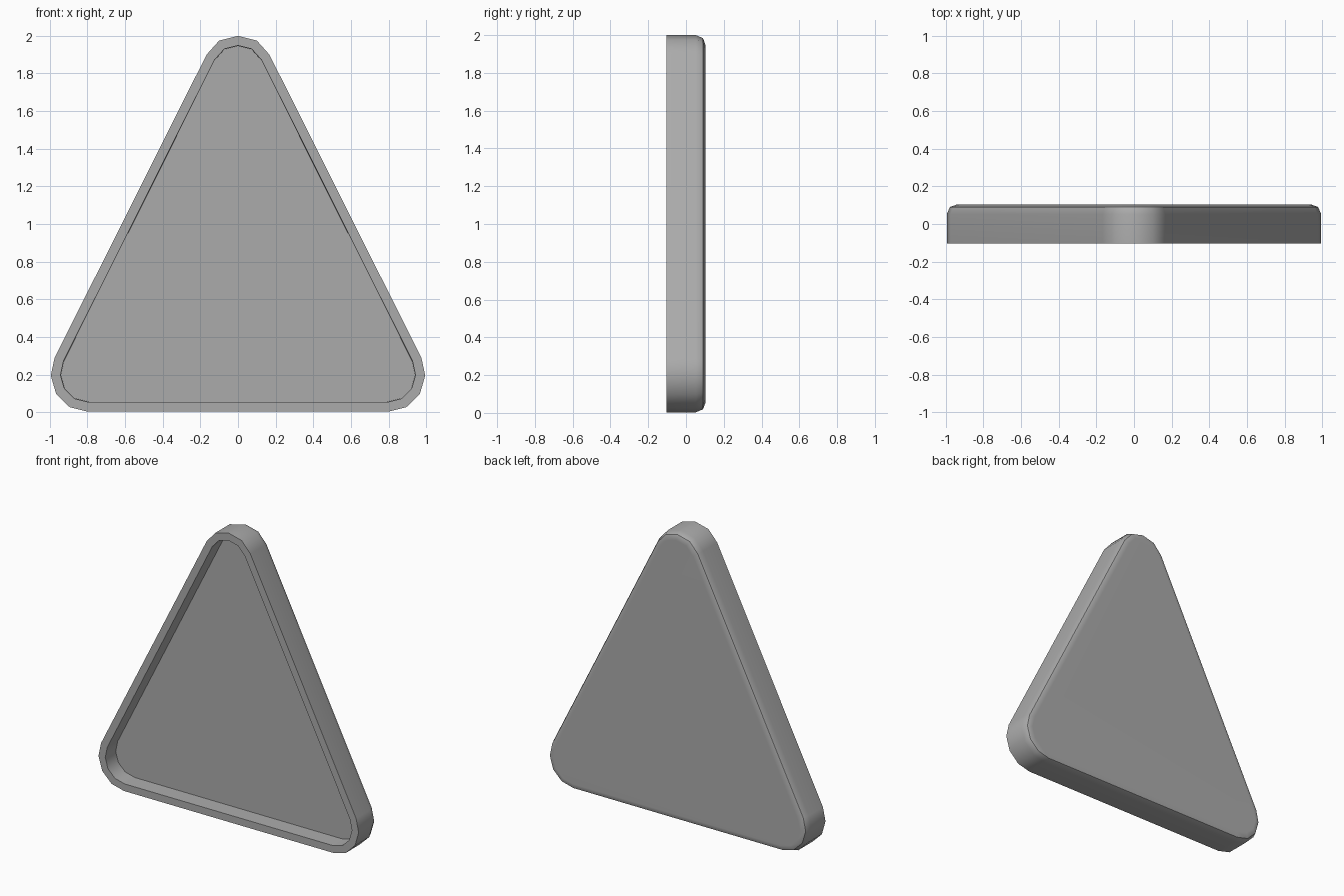
import bpy
import bmesh
import math
from mathutils import Vector

cube = bpy.data.objects.get("Cube")
if cube:
    bpy.data.objects.remove(cube, do_unlink=True)

# Single mid grey material
grey = bpy.data.materials.new("mid grey")
grey.use_nodes = True
colour = (0.41, 0.41, 0.41, 1.0)
grey.diffuse_color = colour
grey.node_tree.nodes["Principled BSDF"].inputs["Base Color"].default_value = colour

# Rounded triangle outline: right half from apex to base, then mirrored
half = [(0, 2), (0.1, 1.975), (0.167, 1.9), (0.975, 0.288),
        (0.995, 0.195), (0.967, 0.098), (0.895, 0.027), (0.8, 0.003)]
outline = [Vector(p) for p in half + [(-x, z) for x, z in reversed(half[1:])]]


def inset_outline(points, distance):
    """Move every side of a clockwise outline inward by the same distance."""
    result = []
    for i, point in enumerate(points):
        before = (point - points[i - 1]).normalized()
        after = (points[(i + 1) % len(points)] - point).normalized()
        n1 = Vector((before.y, -before.x))
        n2 = Vector((after.y, -after.x))
        result.append(point + (n1 + n2) * distance / (1 + n1.dot(n2)))
    return result


# Tray section, as (inset, depth): back face, rounded edge, wall, rim, floor
section = [(0.05, 0.103), (0.016, 0.09), (0, 0.052),
           (0, -0.103), (0.05, -0.103), (0.052, 0.008)]

bm = bmesh.new()
rings = [[bm.verts.new((p.x, y, p.y)) for p in inset_outline(outline, d)]
         for d, y in section]
for a, b in zip(rings, rings[1:]):
    for i in range(len(a)):
        j = (i + 1) % len(a)
        bm.faces.new((a[i], a[j], b[j], b[i]))
bm.faces.new(rings[0])
bm.faces.new(rings[-1])
bmesh.ops.recalc_face_normals(bm, faces=bm.faces)

mesh = bpy.data.meshes.new("triangular_tray")
bm.to_mesh(mesh)
bm.free()
mesh.materials.append(grey)
tray = bpy.data.objects.new("triangular_tray", mesh)
bpy.context.collection.objects.link(tray)

# Smooth corners, crisp rim, flat large faces
bpy.ops.object.select_all(action='DESELECT')
tray.select_set(True)
bpy.context.view_layer.objects.active = tray
bpy.ops.object.shade_smooth_by_angle(angle=math.radians(36))
weighted = tray.modifiers.new("flat_large_faces", 'WEIGHTED_NORMAL')
weighted.keep_sharp = True
